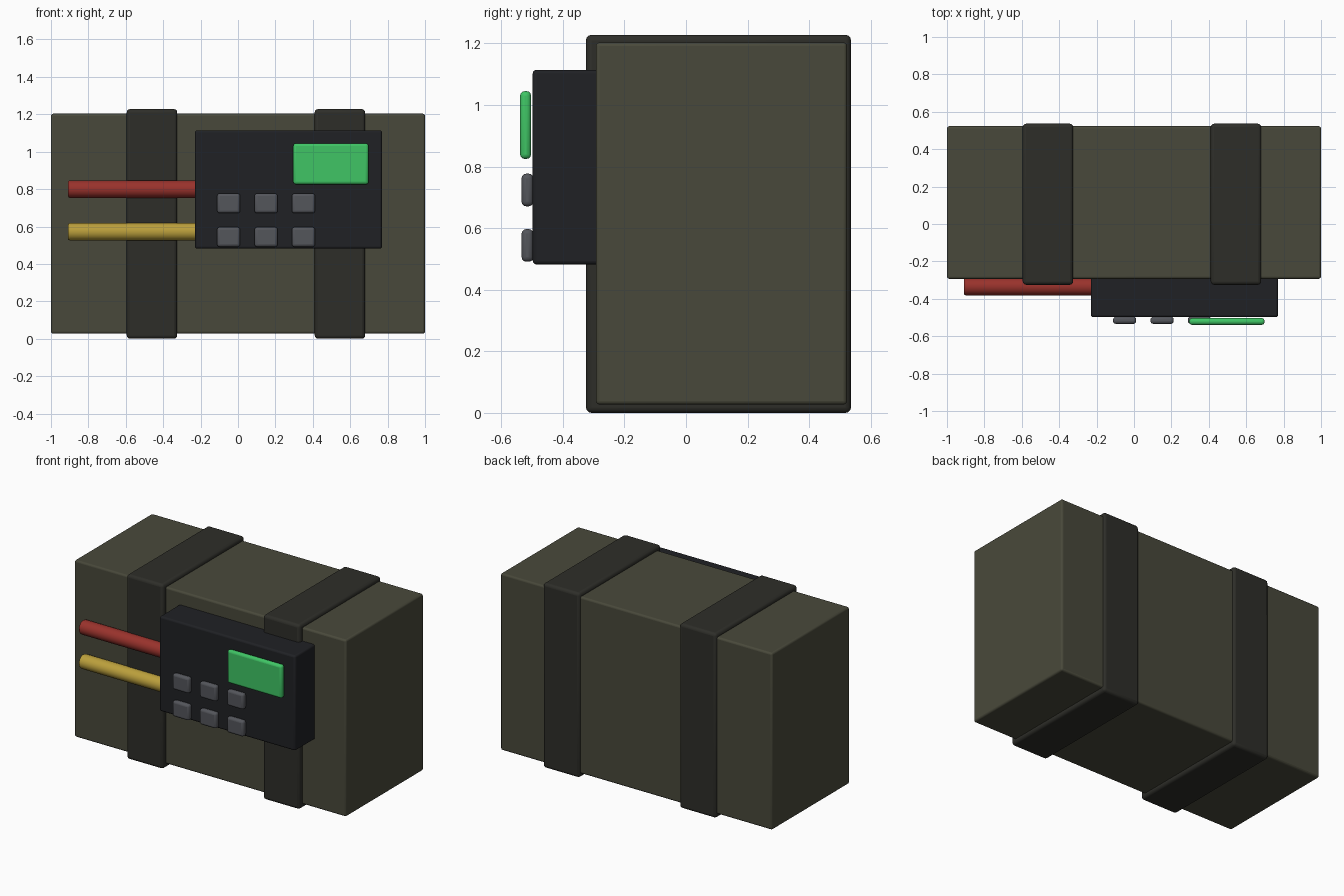
import bpy
from math import pi

if "Cube" in bpy.data.objects:
    bpy.data.objects.remove(bpy.data.objects["Cube"])


def material(name, rgb):
    m = bpy.data.materials.new(name)
    m.diffuse_color = (*rgb, 1)
    m.use_nodes = True
    m.node_tree.nodes["Principled BSDF"].inputs["Base Color"].default_value = m.diffuse_color
    return m


olive = material("olive", (0.066, 0.066, 0.043))
webbing = material("webbing", (0.027, 0.027, 0.022))
black = material("black", (0.014, 0.015, 0.018))
green = material("green", (0.05, 0.56, 0.13))
grey = material("grey", (0.088, 0.092, 0.105))
red = material("red", (0.32, 0.032, 0.025))
yellow = material("yellow", (0.5, 0.35, 0.045))


def finish(ob, name, mat, bevel, segments):
    ob.name = name
    ob.data.materials.append(mat)
    mod = ob.modifiers.new("Bevel", 'BEVEL')
    mod.width = bevel
    mod.segments = segments
    mod.limit_method = 'ANGLE'
    mod.angle_limit = pi / 4
    bpy.ops.object.shade_smooth_by_angle(angle=pi / 6)


def block(name, x, y, z, mat, bevel, segments=3):
    """Bevelled box from (min, max) ranges."""
    spans = (x, y, z)
    bpy.ops.mesh.primitive_cube_add(size=1, location=[(a + b) / 2 for a, b in spans])
    ob = bpy.context.object
    ob.scale = [b - a for a, b in spans]
    bpy.ops.object.transform_apply(location=False, rotation=False, scale=True)
    finish(ob, name, mat, bevel, segments)


def rod(name, x0, x1, y, z, radius, mat):
    bpy.ops.mesh.primitive_cylinder_add(vertices=24, radius=radius, depth=x1 - x0,
                                        location=((x0 + x1) / 2, y, z),
                                        rotation=(0, pi / 2, 0))
    finish(bpy.context.object, name, mat, 0.012, 2)


# Main pack and the two straps wrapped around it
block("pack_body", (-1, 1), (-0.293, 0.523), (0.027, 1.203), olive, 0.012)
for side, cx in (("left", -0.46), ("right", 0.545)):
    block(f"{side}_strap", (cx - 0.135, cx + 0.135), (-0.325, 0.536), (0, 1.228),
          webbing, 0.018)

# Control box with screen
block("control_box", (-0.23, 0.77), (-0.498, -0.25), (0.482, 1.114), black, 0.012)
block("screen", (0.295, 0.698), (-0.539, -0.503), (0.825, 1.045), green, 0.015)

# Two rows of three buttons
for row, cz in enumerate((0.724, 0.544)):
    for col in range(3):
        cx = -0.05 + 0.2 * col
        block(f"button_{row + 1}_{col + 1}", (cx - 0.062, cx + 0.062),
              (-0.534, -0.496), (cz - 0.053, cz + 0.053), grey, 0.015)

# Cables running into the control box
rod("red_cable", -0.91, -0.15, -0.335, 0.80, 0.047, red)
rod("yellow_cable", -0.91, -0.15, -0.335, 0.572, 0.047, yellow)
